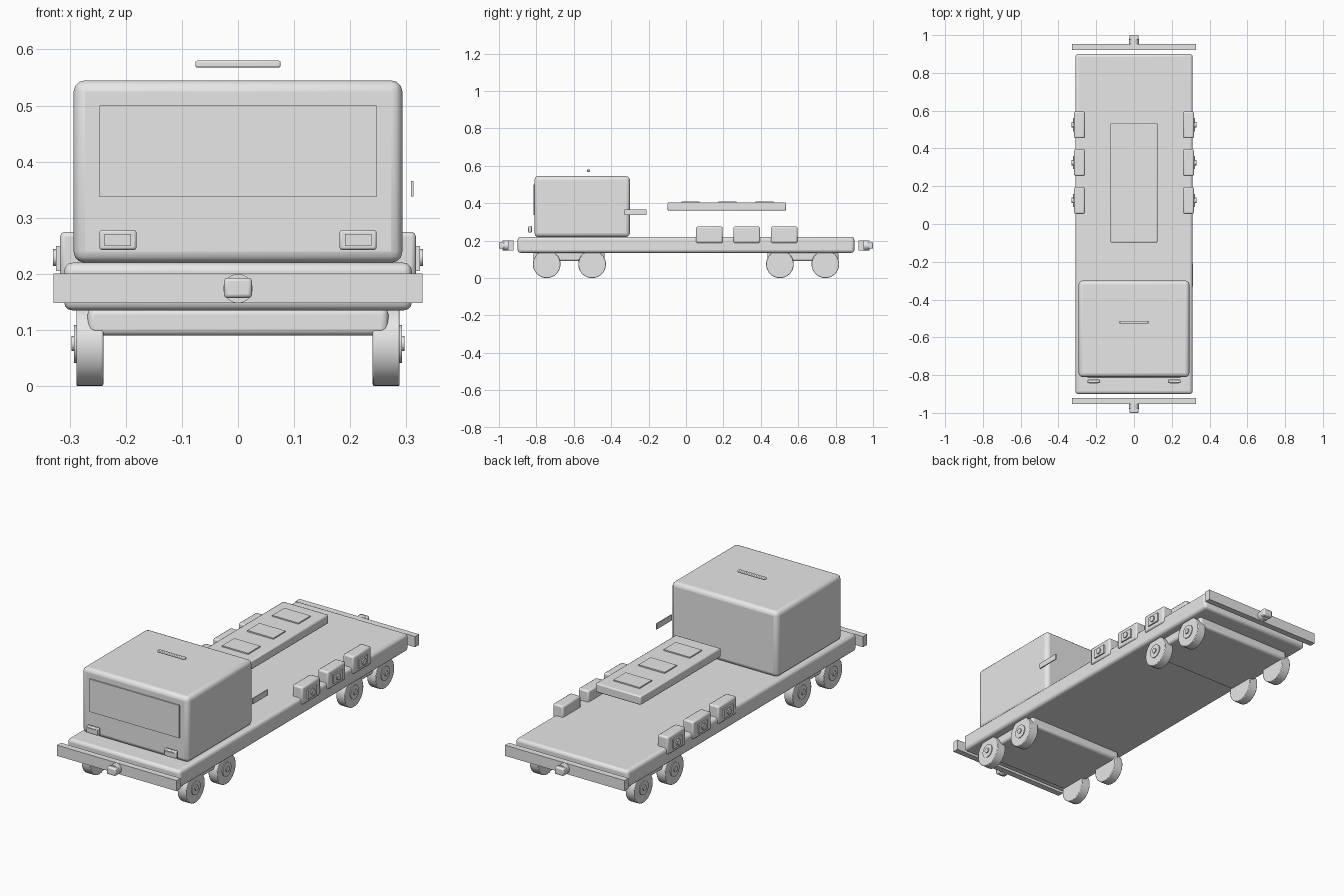
import bpy
import math

if "Cube" in bpy.data.objects:
    bpy.data.objects.remove(bpy.data.objects["Cube"])

grey = bpy.data.materials.new("plain_grey")
grey.diffuse_color = (0.8, 0.8, 0.8, 1.0)
grey.use_nodes = True
grey.node_tree.nodes["Principled BSDF"].inputs["Base Color"].default_value = grey.diffuse_color


def finish(ob, name, bevel, segments):
    ob.name = name
    ob.data.materials.append(grey)
    if bevel:
        mod = ob.modifiers.new("bevel", "BEVEL")
        mod.width = bevel
        mod.segments = segments
        mod.limit_method = "ANGLE"
        mod.angle_limit = math.radians(40)
    bpy.ops.object.shade_smooth_by_angle(angle=math.radians(30))
    return ob


def box(name, x, y, z, bevel=0.0, segments=3):
    """Box given by its (min, max) range on each axis."""
    spans = (x, y, z)
    bpy.ops.mesh.primitive_cube_add(size=1, location=[(a + b) / 2 for a, b in spans])
    ob = bpy.context.object
    ob.scale = [abs(b - a) for a, b in spans]
    bpy.ops.object.transform_apply(location=False, rotation=False, scale=True)
    return finish(ob, name, bevel, segments)


def rod(name, axis, radius, start, end, centre, bevel=0.0):
    """Cylinder along x or y; centre holds the other two coordinates."""
    mid = (start + end) / 2
    if axis == "x":
        loc, rot = (mid, centre[0], centre[1]), (0, math.pi / 2, 0)
    else:
        loc, rot = (centre[0], mid, centre[1]), (math.pi / 2, 0, 0)
    bpy.ops.mesh.primitive_cylinder_add(vertices=32, radius=radius,
                                        depth=abs(end - start), location=loc, rotation=rot)
    return finish(bpy.context.object, name, bevel, 2)


# Deck and cab
box("deck", (-0.31, 0.31), (-0.9, 0.9), (0.135, 0.22), 0.015)
box("cab", (-0.293, 0.293), (-0.81, -0.3), (0.22, 0.545), 0.02)
box("windscreen", (-0.247, 0.247), (-0.816, -0.808), (0.337, 0.5))
box("roof_bar", (-0.076, 0.076), (-0.528, -0.513), (0.568, 0.58), 0.003, 2)
box("side_handle", (0.308, 0.313), (-0.33, -0.21), (0.338, 0.366))

# Raised centre panel with three pads
box("centre_panel", (-0.125, 0.125), (-0.098, 0.535), (0.36, 0.404), 0.006, 2)
for y in (0.025, 0.223, 0.42):
    box("panel_pad", (-0.072, 0.072), (y - 0.048, y + 0.048), (0.402, 0.41))

for s in (-1, 1):
    # Headlights
    box("headlight", (s * 0.181, s * 0.247), (-0.842, -0.824), (0.243, 0.278), 0.004, 2)
    box("headlight_lens", (s * 0.191, s * 0.238), (-0.845, -0.838), (0.25, 0.271))

    # Side equipment boxes with face plate and knob
    for y in (0.125, 0.325, 0.525):
        box("side_box", (s * 0.26, s * 0.317), (y - 0.071, y + 0.071), (0.187, 0.275), 0.008, 2)
        box("side_box_plate", (s * 0.315, s * 0.324), (y - 0.035, y + 0.035), (0.205, 0.25))
        rod("side_box_knob", "x", 0.015, s * 0.32, s * 0.33, (y, 0.229))

    # End beams and couplers
    box("end_beam", (-0.329, 0.329), (s * 0.922, s * 0.953), (0.148, 0.201))
    rod("coupler_stem", "y", 0.026, s * 0.95, s * 0.98, (0, 0.174))
    box("coupler_head", (-0.025, 0.025), (s * 0.972, s * 1.0), (0.157, 0.193), 0.006, 2)

    # Bogie frame
    box("bogie_frame", (-0.268, 0.268), (s * 0.435, s * 0.815), (0.09, 0.14), 0.012)

    # Wheels with hub discs and axle caps
    for y in (-0.745, -0.502, 0.502, 0.745):
        rod("wheel", "x", 0.074, s * 0.24, s * 0.288, (y, 0.074), 0.003)
        rod("wheel_hub", "x", 0.034, s * 0.28, s * 0.292, (y, 0.075))
        rod("axle_cap", "x", 0.013, s * 0.285, s * 0.297, (y, 0.076))
